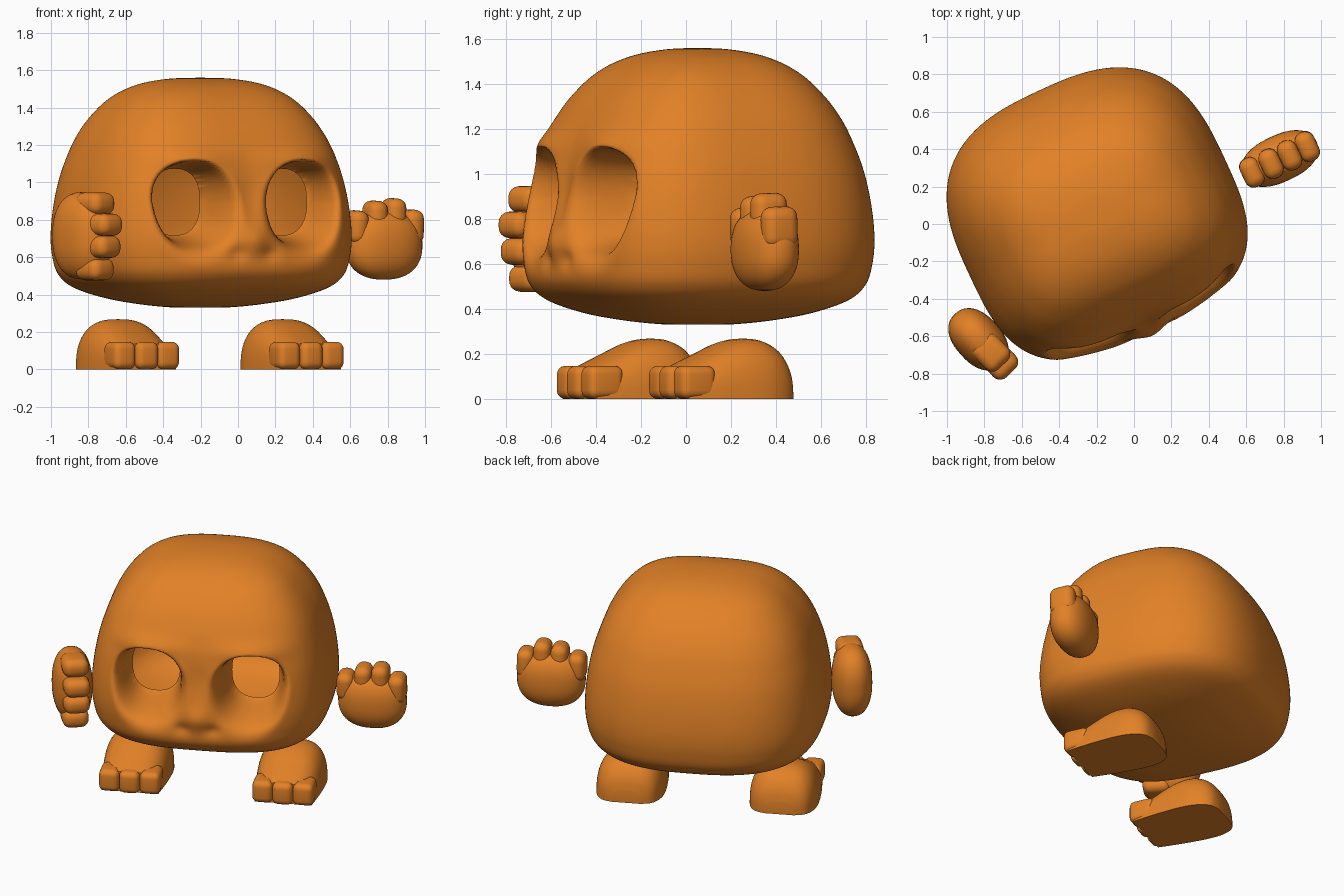
import bpy, bmesh, math
from mathutils import Matrix, Vector

if "Cube" in bpy.data.objects:
    bpy.data.objects.remove(bpy.data.objects["Cube"], do_unlink=True)

TURN = Matrix.Rotation(math.radians(25), 4, 'Z')

orange = bpy.data.materials.new("orange")
orange.use_nodes = True
orange.diffuse_color = (0.76, 0.22, 0.02, 1)
orange.node_tree.nodes["Principled BSDF"].inputs["Base Color"].default_value = (0.76, 0.22, 0.02, 1)


def finish(bm, name, matrix, angle=40):
    """Turn a bmesh into a smooth shaded object."""
    mesh = bpy.data.meshes.new(name)
    bm.to_mesh(mesh)
    bm.free()
    mesh.materials.append(orange)
    obj = bpy.data.objects.new(name, mesh)
    bpy.context.collection.objects.link(obj)
    obj.matrix_world = matrix
    bpy.ops.object.select_all(action='DESELECT')
    obj.select_set(True)
    bpy.context.view_layer.objects.active = obj
    bpy.ops.object.shade_smooth_by_angle(angle=math.radians(angle))


def skin(bm, rings):
    """Skin closed rings of vertices with quads and cap both ends."""
    for a, b in zip(rings, rings[1:]):
        for i in range(len(a)):
            j = (i + 1) % len(a)
            bm.faces.new((a[i], a[j], b[j], b[i]))
    bm.faces.new(rings[0])
    bm.faces.new(rings[-1])
    bmesh.ops.recalc_face_normals(bm, faces=bm.faces)


def spline(points, steps):
    """Smooth curve through control points."""
    pts = [points[0]] + points + [points[-1]]
    out = []
    for p0, p1, p2, p3 in zip(pts, pts[1:], pts[2:], pts[3:]):
        for k in range(steps):
            t = k / steps
            out.append([b + 0.5 * t * (c - a + t * (2 * a - 5 * b + 4 * c - d + t * (3 * (b - c) + d - a)))
                        for a, b, c, d in zip(p0, p1, p2, p3)])
    return out + [list(points[-1])]


def power(x, e):
    return math.copysign(abs(x) ** e, x)


def bump(u, z, cu, cz, su, sz):
    return math.exp(-((u - cu) / su) ** 2 - ((z - cz) / sz) ** 2)


EYE_U, EYE_Z = 0.315, 0.895


def eye_distance(u, z):
    """Below one inside the oval eye opening."""
    return (abs((abs(u) - EYE_U) / 0.15) ** 2.4 + abs((z - EYE_Z) / 0.178) ** 2.4) ** (1 / 2.4)


def socket_distance(u, z):
    """Below one inside the socket, which widens towards the nose and fades below."""
    a = abs(u) - EYE_U
    half_u = 0.255 if a > 0 else 0.27 - 0.2 * (z - 0.87)
    half_z = 0.23 if z > EYE_Z else 0.36
    return (abs(a / half_u) ** 2.2 + abs((z - EYE_Z) / half_z) ** 2.2) ** (1 / 2.2)


def sculpt(u, v, z):
    """Press the eye sockets and raise brow, nose and muzzle on the front."""
    if v > -0.25:
        return v
    a = abs(u)
    v -= 0.03 * bump(a, z, 0.33, 1.13, 0.2, 0.06)
    v += 0.025 * bump(u, z, 0, 0.92, 0.1, 0.14)
    v -= 0.025 * bump(u, z, 0, 0.69, 0.07, 0.07)
    v += 0.015 * bump(a, z, 0.1, 0.62, 0.05, 0.04)
    v -= 0.02 * bump(u, z, 0, 0.52, 0.4, 0.09)
    inner, outer = eye_distance(u, z), socket_distance(u, z)
    if outer < 1:
        # Steep under the brow and at the temple, a gentle ramp towards nose and cheek
        ramp = 0.8 + 0.6 * min(1, max(0, (EYE_U - a) / 0.2)) + 1.0 * min(1, max(0, (EYE_Z - z) / 0.25))
        w = (1 - outer) / (1 - outer + ramp * max(inner - 1, 0))
        v += (-0.35 - v) * w * w * (3 - 2 * w)
    return v


# Head: rounded square footprint swept up a smooth profile (scale, height)
profile = [(0, 0.33), (0.2, 0.332), (0.42, 0.35), (0.65, 0.385), (0.85, 0.44), (0.95, 0.51),
           (0.99, 0.61), (1, 0.72), (0.985, 0.86), (0.952, 1.0), (0.905, 1.12), (0.84, 1.24),
           (0.748, 1.35), (0.62, 1.45), (0.45, 1.52), (0.24, 1.553), (0, 1.56)]
SEGMENTS = 288
bm = bmesh.new()
rings = []
for s, z in spline(profile, 12)[1:-1]:
    ring = []
    for i in range(SEGMENTS):
        ang = 2 * math.pi * i / SEGMENTS
        dx, dy = math.cos(ang), math.sin(ang)
        depth, e = (0.73, 2.75) if dy > 0 else (0.69, 3.2)
        e = 2 + (e - 2) * min(1, s * 1.8)
        r = (abs(dx) ** e + abs(dy) ** e) ** (-1 / e)
        taper = s ** 1.22 if z > 0.72 else s ** 0.95
        u, v = 0.75 * s * r * dx, depth * taper * r * dy
        ring.append(bm.verts.new((u, sculpt(u, v, z), z)))
    rings.append(ring)
skin(bm, rings)

# Open the eyes into the hollow head and trim the rims to clean ovals
holes = [f for f in bm.faces if all(v.co.y < -0.25 and eye_distance(v.co.x, v.co.z) < 1 for v in f.verts)]
bmesh.ops.delete(bm, geom=holes, context='FACES')
for vert in bm.verts:
    if vert.is_boundary:
        d = eye_distance(vert.co.x, vert.co.z)
        centre = math.copysign(EYE_U, vert.co.x)
        vert.co.x = centre + (vert.co.x - centre) / d
        vert.co.z = EYE_Z + (vert.co.z - EYE_Z) / d
finish(bm, "head", Matrix.Translation((-0.203, 0.05, 0)) @ TURN, 89)


def rounded_block(name, matrix, size, bevel):
    bm = bmesh.new()
    bmesh.ops.create_cube(bm, size=1, matrix=Matrix.Diagonal((*size, 1)))
    bmesh.ops.bevel(bm, geom=bm.edges[:], offset=bevel, segments=5, profile=0.5, affect='EDGES')
    finish(bm, name, matrix, 60)


def hand(side, matrix, spread):
    """Local x runs across the knuckles, z along the fingers, -y is the palm side."""
    bm = bmesh.new()
    bmesh.ops.create_uvsphere(bm, u_segments=40, v_segments=24, radius=1)
    for vert in bm.verts:
        x, y, z = vert.co
        vert.co = (0.212 * spread * power(x, 0.85), 0.125 * power(y, 0.9), 0.185 * power(z, 0.85) - 0.025)
    finish(bm, side + "_palm", matrix)
    fingers = [(-0.163, 0.16), (-0.054, 0.212), (0.053, 0.225), (0.156, 0.165)]
    for n, (x, top) in enumerate(fingers):
        length = top + 0.02
        place = (matrix @ Matrix.Translation((x * spread, 0, -0.02))
                 @ Matrix.Rotation(math.radians(2), 4, 'X') @ Matrix.Translation((0, 0, length / 2)))
        rounded_block(f"{side}_finger_{n + 1}", place, (0.108 * spread, 0.165, length), 0.05)


hand("left", Matrix.Translation((0.78, 0.35, 0.69)) @ TURN, 1.02)
along = Vector((0.95, -1.05, 0)).normalized()
across = Vector((0, 0, 1))
axes = Matrix((across, along.cross(across), along)).transposed().to_4x4()
hand("right", Matrix.Translation((-0.815, -0.635, 0.715)) @ axes, 1.1)


def foot(side, location):
    """Domed instep lofted from toe to heel, with three block toes."""
    matrix = Matrix.Translation(location) @ TURN
    stations = [(-0.24, 0.18, 0.14), (-0.1, 0.2, 0.205), (0, 0.21, 0.25), (0.09, 0.215, 0.268),
                (0.17, 0.21, 0.26), (0.24, 0.188, 0.222), (0.285, 0.15, 0.155), (0.305, 0.09, 0.08)]
    bm = bmesh.new()
    rings = []
    for y, w, h in spline(stations, 4):
        rings.append([bm.verts.new((w * power(math.cos(math.pi * i / 24), 0.7), y,
                                    h * power(math.sin(math.pi * i / 24), 0.75))) for i in range(25)])
    skin(bm, rings)
    finish(bm, side + "_foot", matrix)
    for n, x in enumerate((-0.129, 0, 0.129)):
        y = -0.19 if x else -0.2
        rounded_block(f"{side}_toe_{n + 1}", matrix @ Matrix.Translation((x, y, 0.074)),
                      (0.13, 0.17, 0.147), 0.038)


foot("right", (-0.595, -0.255, 0))
foot("left", (0.285, 0.155, 0))
